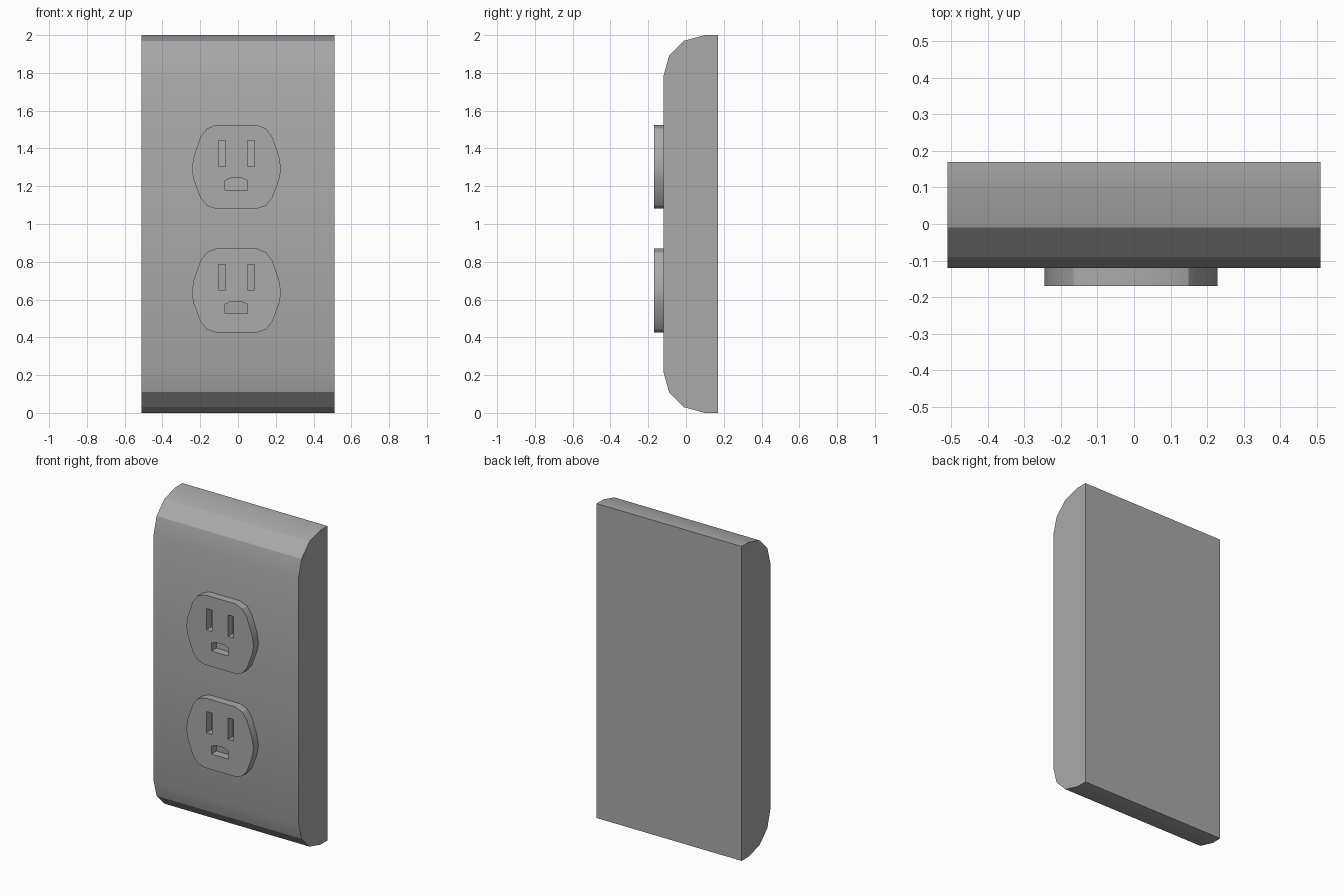
import bpy, bmesh, math

cube = bpy.data.objects.get("Cube")
if cube:
    bpy.data.objects.remove(cube, do_unlink=True)

grey = bpy.data.materials.new("plain_grey")
grey.use_nodes = True
COLOUR = (0.4, 0.4, 0.4, 1)
grey.diffuse_color = COLOUR
grey.node_tree.nodes["Principled BSDF"].inputs["Base Color"].default_value = COLOUR


def finish(obj):
    """Weld, assign the colour and smooth only the shallow edges."""
    bm = bmesh.new()
    bm.from_mesh(obj.data)
    bmesh.ops.remove_doubles(bm, verts=bm.verts, dist=0.0005)
    bmesh.ops.recalc_face_normals(bm, faces=bm.faces)
    bm.to_mesh(obj.data)
    bm.free()
    obj.data.materials.clear()
    obj.data.materials.append(grey)
    bpy.ops.object.select_all(action='DESELECT')
    obj.select_set(True)
    bpy.context.view_layer.objects.active = obj
    bpy.ops.object.shade_smooth_by_angle(angle=math.radians(25))


def extruded(name, outlines, depth):
    """Extrude filled outlines; inner outlines become holes."""
    curve = bpy.data.curves.new(name, 'CURVE')
    curve.dimensions = '2D'
    curve.fill_mode = 'BOTH'
    curve.extrude = depth / 2
    for points in outlines:
        spline = curve.splines.new('POLY')
        spline.points.add(len(points) - 1)
        for p, (u, v) in zip(spline.points, points):
            p.co = (u, v, 0, 1)
        spline.use_cyclic_u = True
    temp = bpy.data.objects.new(name + "_curve", curve)
    bpy.context.collection.objects.link(temp)
    graph = bpy.context.evaluated_depsgraph_get()
    mesh = bpy.data.meshes.new_from_object(temp.evaluated_get(graph))
    bpy.data.objects.remove(temp, do_unlink=True)
    obj = bpy.data.objects.new(name, mesh)
    bpy.context.collection.objects.link(obj)
    finish(obj)
    return obj


# Wall plate: side profile swept across the width
lower = [(0.17, 0), (0.10, 0), (-0.01, 0.03), (-0.09, 0.11), (-0.12, 0.22)]
profile = lower + [(y, 2 - z) for y, z in reversed(lower)]
bm = bmesh.new()
side = bm.faces.new([bm.verts.new((-0.51, y, z)) for y, z in profile])
sweep = bmesh.ops.extrude_face_region(bm, geom=[side])
bmesh.ops.translate(bm, vec=(1.02, 0, 0),
                    verts=[g for g in sweep["geom"] if isinstance(g, bmesh.types.BMVert)])
mesh = bpy.data.meshes.new("wall_plate")
bm.to_mesh(mesh)
bm.free()
plate = bpy.data.objects.new("wall_plate", mesh)
bpy.context.collection.objects.link(plate)
finish(plate)

# Socket outline, mirrored left to right, measured from the socket centre
half = [(0.108, 0.222), (0.157, 0.202), (0.19, 0.158), (0.226, 0.055), (0.2365, -0.013),
        (0.226, -0.07), (0.19, -0.165), (0.157, -0.206), (0.108, -0.222)]
outline = half + [(-x, z) for x, z in reversed(half)]


def slot(x):
    return [(x - 0.019, 0.002), (x + 0.019, 0.002), (x + 0.019, 0.138), (x - 0.019, 0.138)]


ground = [(-0.06, -0.123), (0.06, -0.123), (0.06, -0.073), (0.03, -0.06),
          (-0.03, -0.06), (-0.06, -0.073)]

# Two raised sockets with slots open down to the plate
for name, z in (("upper_socket", 1.303), ("lower_socket", 0.648)):
    socket = extruded(name, [outline, slot(-0.076), slot(0.077), ground], 0.05)
    socket.rotation_euler.x = math.pi / 2
    socket.location = (-0.0085, -0.145, z)
